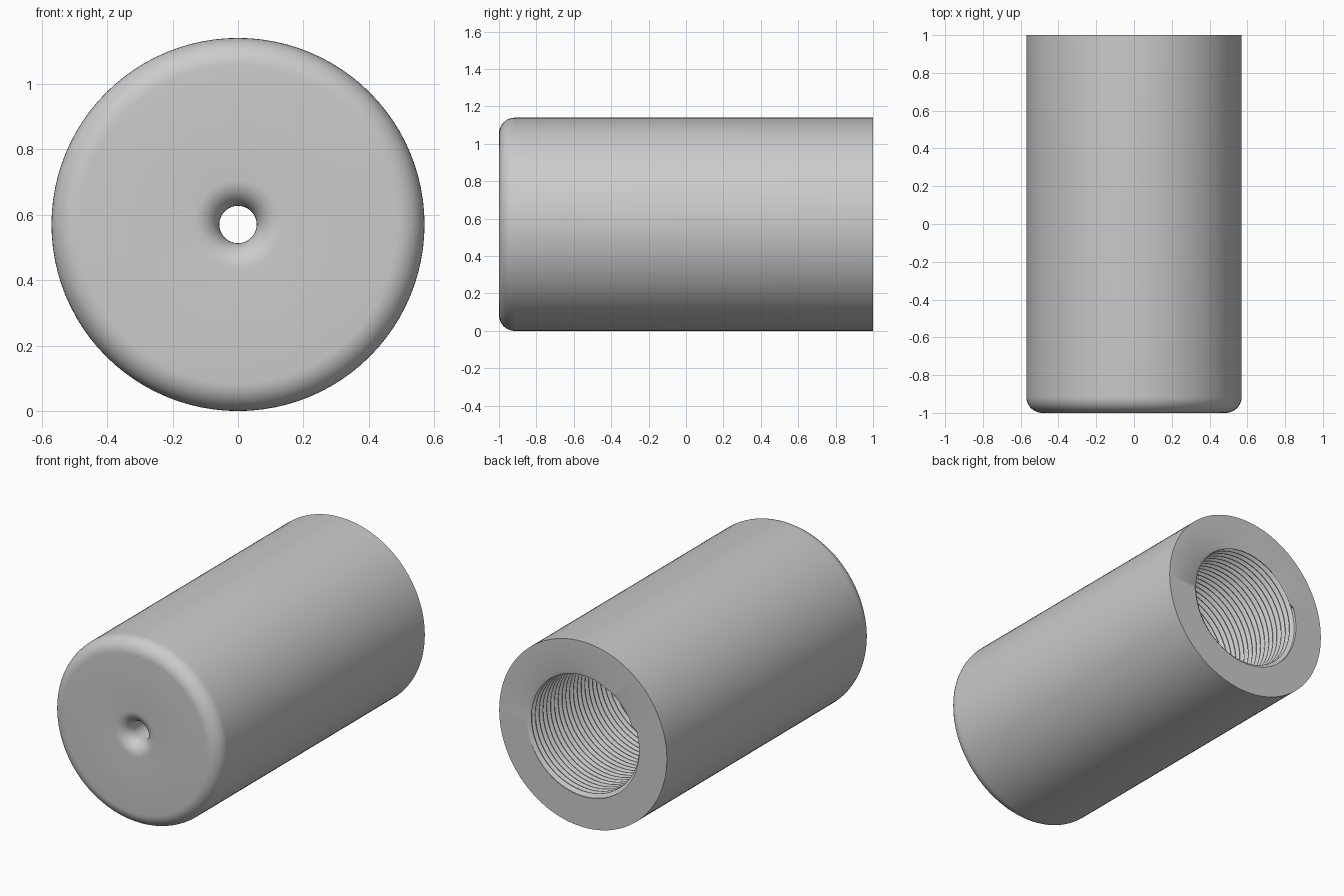
import bpy, bmesh
from math import sin, cos, pi

cube = bpy.data.objects.get("Cube")
if cube:
    bpy.data.objects.remove(cube, do_unlink=True)

RADIUS, FILLET = 0.57, 0.085          # outer barrel
HOLE, HOLE_ROUND = 0.057, 0.08        # small front opening
BORE, CREST = 0.382, 0.36             # threaded bore, outer and inner radius
FRONT, BACK, FLOOR = -1.0, 1.0, -0.7
PITCH, SIDES, ARC = 0.037, 96, 10

steel = bpy.data.materials.new("grey_metal")
steel.use_nodes = True
steel.diffuse_color = (0.6, 0.6, 0.6, 1)
steel.node_tree.nodes["Principled BSDF"].inputs["Base Color"].default_value = (0.6, 0.6, 0.6, 1)

bm = bmesh.new()


def point(radius, y, turn):
    a = 2 * pi * turn
    return bm.verts.new((radius * cos(a), y, RADIUS + radius * sin(a)))


def skin(columns):
    """Join neighbouring columns of vertices with quads."""
    for left, right in zip(columns, columns[1:]):
        for j in range(len(left) - 1):
            bm.faces.new((left[j], left[j + 1], right[j + 1], right[j]))


def arc(radius, y, size, start, end):
    """Profile points of a rounded corner."""
    angles = [start + (end - start) * k / ARC for k in range(ARC + 1)]
    return [(radius + size * cos(a), y + size * sin(a)) for a in angles]


# Barrel profile: back rim, outer wall, rounded front, rounded hole, bore floor
profile = [(BORE, BACK), (RADIUS, BACK)]
profile += arc(RADIUS - FILLET, FRONT + FILLET, FILLET, 0, -pi / 2)
profile += arc(HOLE + HOLE_ROUND, FRONT + HOLE_ROUND, HOLE_ROUND, -pi / 2, -pi)
profile += [(HOLE, FLOOR), (BORE, FLOOR)]
skin([[point(r, y, i / SIDES) for r, y in profile] for i in range(SIDES + 1)])

# Helical thread, trimmed at the bore floor and back rim
tooth = [(0.0, BORE), (0.1, BORE), (0.5, CREST), (0.6, CREST)]
turns = int((BACK - FLOOR) / PITCH) + 3


def thread_column(turn):
    column = []
    for k in range(-2, turns):
        for offset, radius in tooth:
            y = FLOOR + PITCH * (k + offset + turn)
            inside = FLOOR < y < BACK
            column.append(point(radius if inside else BORE, min(max(y, FLOOR), BACK), turn))
    return column


skin([thread_column(i / SIDES) for i in range(SIDES + 1)])

bmesh.ops.remove_doubles(bm, verts=bm.verts, dist=0.00005)
bmesh.ops.dissolve_degenerate(bm, edges=bm.edges, dist=0.00001)
bmesh.ops.recalc_face_normals(bm, faces=bm.faces)

mesh = bpy.data.meshes.new("threaded_sleeve")
bm.to_mesh(mesh)
bm.free()
mesh.materials.append(steel)
sleeve = bpy.data.objects.new("threaded_sleeve", mesh)
bpy.context.collection.objects.link(sleeve)

bpy.ops.object.select_all(action='DESELECT')
sleeve.select_set(True)
bpy.context.view_layer.objects.active = sleeve
bpy.ops.object.shade_smooth_by_angle(angle=pi / 6)
